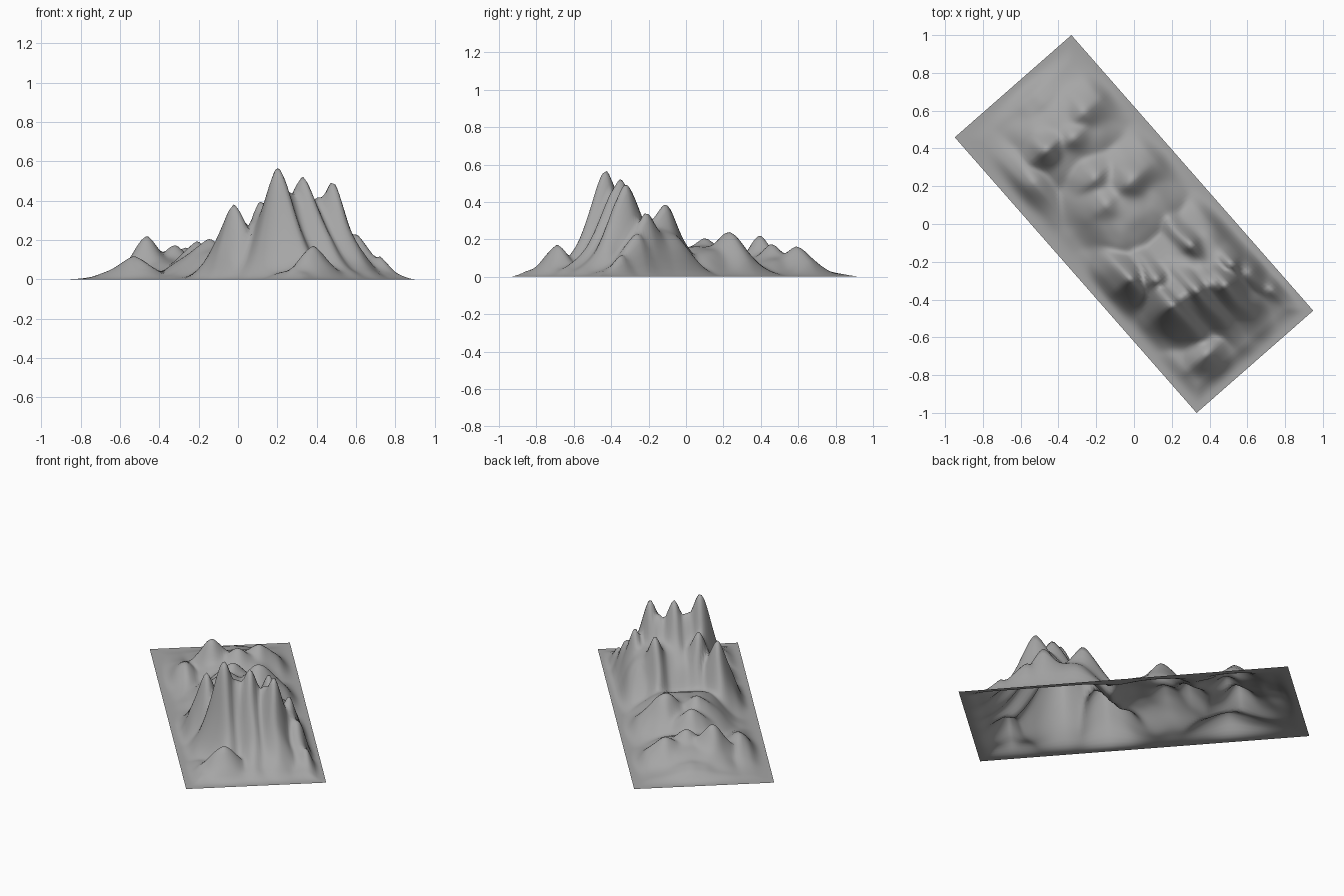
import bpy
import bmesh
import math
from mathutils import Vector, noise

cube = bpy.data.objects.get("Cube")
if cube:
    bpy.data.objects.remove(cube, do_unlink=True)

# Rectangular footprint: long axis and short axis in plan
LONG_AXIS = Vector((0.66, -0.752))
SHORT_AXIS = Vector((0.753, 0.66))
HALF_LENGTH, HALF_WIDTH = 0.97, 0.41
COLUMNS, ROWS = 116, 52

# Each landform: x, y, height, spread along the long axis, spread along the short axis
# Steep-sided blocks that carry the summits
BLOCKS = [
    (0.30, -0.26, 0.29, 0.25, 0.28),   # main massif
    (-0.05, 0.09, 0.16, 0.28, 0.25),   # rear plateau
    (-0.36, 0.46, 0.11, 0.23, 0.24),   # far plateau
    (0.39, -0.66, 0.05, 0.16, 0.26),   # front apron
]
SUMMITS = [
    (0.20, -0.43, 0.57, 0.18, 0.11),   # tall front pillars
    (0.33, -0.35, 0.53, 0.21, 0.11),
    (0.48, -0.32, 0.50, 0.17, 0.10),
    (0.26, -0.38, 0.44, 0.18, 0.10),   # saddles between pillars
    (0.41, -0.32, 0.42, 0.19, 0.10),
    (0.12, -0.29, 0.40, 0.16, 0.10),
    (0.30, -0.11, 0.39, 0.17, 0.09),   # rear spine
    (0.51, -0.21, 0.34, 0.15, 0.08),   # rear side buttress
    (-0.02, -0.29, 0.38, 0.16, 0.10),  # lower side pillar
    (0.60, -0.26, 0.23, 0.16, 0.10),   # side shoulders
    (0.74, -0.33, 0.14, 0.11, 0.08),
    (0.38, -0.69, 0.17, 0.10, 0.13),   # front knoll
    (-0.01, 0.23, 0.24, 0.15, 0.16),   # low rear hills
    (-0.15, 0.10, 0.20, 0.17, 0.15),
    (-0.21, 0.24, 0.19, 0.14, 0.15),
    (-0.46, 0.40, 0.22, 0.12, 0.13),   # far hills
    (-0.32, 0.46, 0.17, 0.13, 0.14),
    (-0.27, 0.59, 0.16, 0.14, 0.15),
    (-0.53, 0.22, 0.12, 0.18, 0.09),
    (-0.48, 0.63, 0.07, 0.15, 0.20),
]


def ease(t):
    t = max(0.0, min(1.0, t))
    return t * t * (3 - 2 * t)


def landform(p, sway, shape, long_falloff, short_falloff):
    """Height of one block or summit at a point in plan."""
    x, y, z, long_spread, short_spread = shape
    offset = p - Vector((x, y))
    a = abs(offset.dot(LONG_AXIS)) / long_spread
    b = abs(offset.dot(SHORT_AXIS) + sway * min(1, a)) / short_spread
    return z * math.exp(-a ** long_falloff - b ** short_falloff)


def height(u, v):
    """Blend the landforms, then carve gullies and flatten the rim."""
    p = LONG_AXIS * u + SHORT_AXIS * v
    sway = noise.noise((p.x * 6, p.y * 6, 4)) * 0.03
    parts = [landform(p, sway, shape, 3, 4) for shape in BLOCKS]
    parts += [landform(p, sway, shape, 1.5, 1.7) for shape in SUMMITS]
    h = sum(part ** 9 for part in parts) ** (1 / 9)
    gullies = noise.noise((u * 5, v * 13, 1)) + noise.noise((u * 12, v * 16, 7)) / 2
    h *= 1 + gullies * 0.06
    rim = min(HALF_LENGTH - abs(u), HALF_WIDTH - abs(v))
    return h * ease((rim - 0.02) / 0.09)


# Mountain range as one open sheet of ground
bm = bmesh.new()
grid = []
for i in range(COLUMNS + 1):
    u = HALF_LENGTH * (2 * i / COLUMNS - 1)
    line = []
    for j in range(ROWS + 1):
        v = HALF_WIDTH * (2 * j / ROWS - 1)
        p = LONG_AXIS * u + SHORT_AXIS * v
        line.append(bm.verts.new((p.x, p.y, height(u, v))))
    grid.append(line)
for near, far in zip(grid, grid[1:]):
    for j in range(ROWS):
        face = bm.faces.new((near[j], far[j], far[j + 1], near[j + 1]))
        face.smooth = True

mesh = bpy.data.meshes.new("mountain_range")
bm.to_mesh(mesh)
bm.free()
mountain = bpy.data.objects.new("mountain_range", mesh)
bpy.context.collection.objects.link(mountain)

# Plain grey rock
rock = bpy.data.materials.new("grey_rock")
rock.use_nodes = True
colour = (0.38, 0.38, 0.38, 1)
rock.diffuse_color = colour
rock.node_tree.nodes["Principled BSDF"].inputs["Base Color"].default_value = colour
mesh.materials.append(rock)
